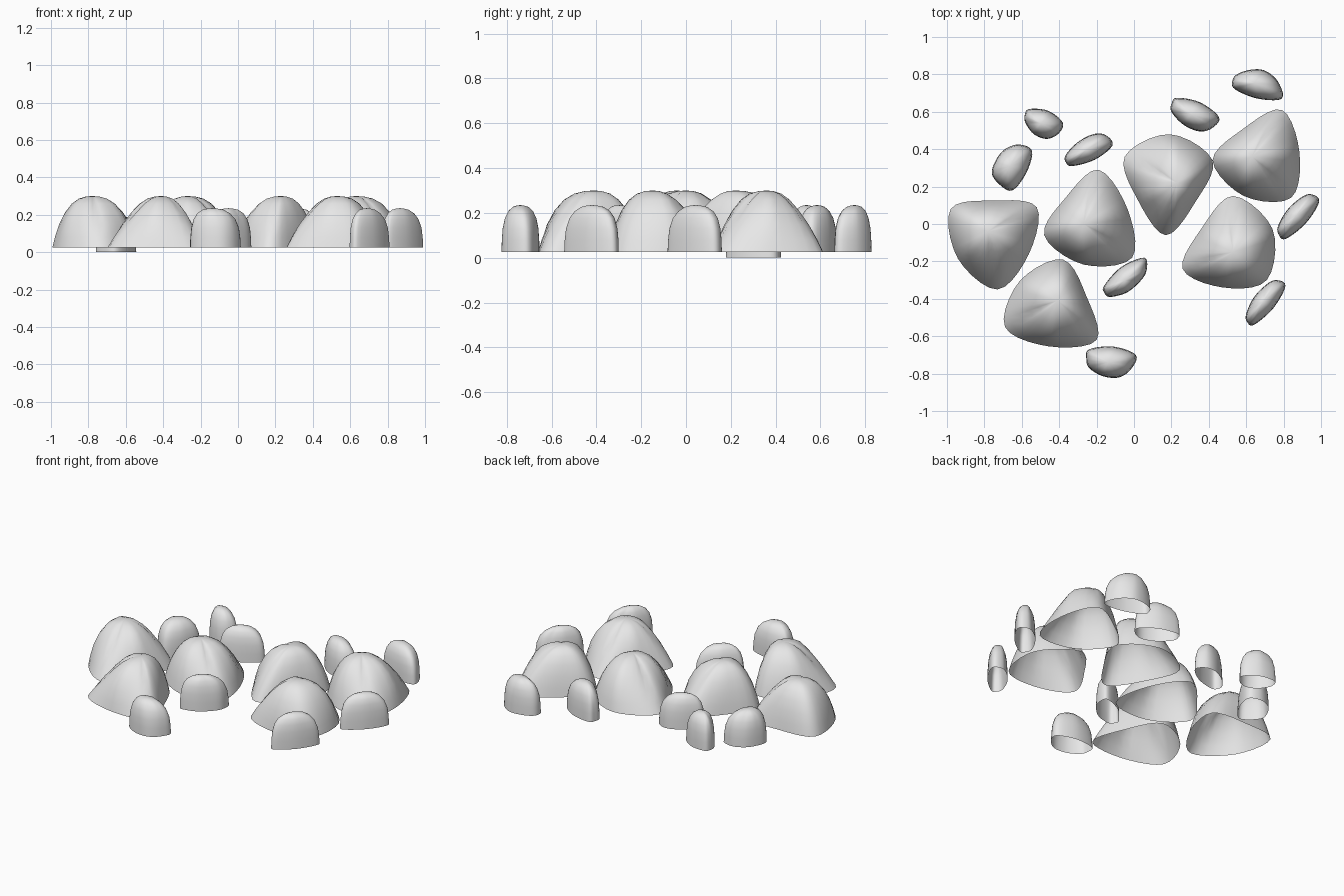
import bpy
from mathutils import Vector

cube = bpy.data.objects.get("Cube")
if cube:
    bpy.data.objects.remove(cube)

# One stone grey for everything
GREY = (0.8, 0.8, 0.8, 1.0)
stone = bpy.data.materials.new("stone grey")
stone.use_nodes = True
stone.diffuse_color = GREY
bsdf = next(n for n in stone.node_tree.nodes if n.type == "BSDF_PRINCIPLED")
bsdf.inputs["Base Color"].default_value = GREY

GROUND = 0.025
STEPS = 5  # outline samples per control point

# Rings from the base upward: (height share, flank spread, ridge spread)
BOULDER_RINGS = [(0, 1, 1), (0.2, 0.95, 0.87), (0.45, 0.86, 0.68), (0.68, 0.72, 0.48),
                 (0.85, 0.55, 0.31), (0.95, 0.36, 0.18), (0.99, 0.17, 0.09)]
PEBBLE_RINGS = [(0, 1, 1), (0.25, 0.99, 0.98), (0.5, 0.95, 0.93), (0.72, 0.85, 0.8),
                (0.87, 0.68, 0.6), (0.96, 0.44, 0.37), (0.99, 0.2, 0.17)]


def spline(a, b, c, d, t):
    """Point between b and c on a smooth curve."""
    return 0.5 * (2 * b + (c - a) * t + (2 * a - 5 * b + 4 * c - d) * t * t
                  + (3 * b - a - 3 * c + d) * t ** 3)


def outline(corners, bulges, ridges):
    """Rounded polygon through clockwise corners, each side bulging outward.
    Returns points with how ridge-like each one is."""
    control, weights = [], []
    for i, p in enumerate(corners):
        q = corners[(i + 1) % len(corners)]
        along = (q - p).normalized()
        control += [p, (p + q) / 2 + Vector((-along.y, along.x)) * bulges[i]]
        weights += [ridges[i], 0]
    n = len(control)
    ring = []
    for i in range(n):
        near = [control[(i + k) % n] for k in (-1, 0, 1, 2)]
        for s in range(STEPS):
            t = s / STEPS
            ridge = weights[i] * (1 - t) + weights[(i + 1) % n] * t
            ring.append((spline(*near, t), ridge))
    return ring


def add_rock(name, corners, bulges, ridges, rings, height, peak=None, base=GROUND):
    """Hollow dome, open below; the peak is over the middle unless given."""
    corners = [Vector(c) for c in corners]
    peak = Vector(peak) if peak else sum(corners, Vector((0, 0))) / len(corners)
    ring = outline(corners, bulges, ridges)
    n = len(ring)
    verts, faces = [], []
    for share, flank, sharp in rings:
        for point, ridge in ring:
            spread = flank + (sharp - flank) * ridge
            verts.append((*(peak + (point - peak) * spread), base + height * share))
    verts.append((*peak, base + height))
    for level in range(len(rings) - 1):
        for i in range(n):
            a, b = level * n + i, level * n + (i + 1) % n
            faces.append((b, a, a + n, b + n))
    top = (len(rings) - 1) * n
    for i in range(n):
        faces.append((top + (i + 1) % n, top + i, len(verts) - 1))
    mesh = bpy.data.meshes.new(name)
    mesh.from_pydata(verts, [], faces)
    mesh.materials.append(stone)
    mesh.shade_smooth()
    rock = bpy.data.objects.new(name, mesh)
    bpy.context.collection.objects.link(rock)


# Boulders: peak, then clockwise corners (sharp tip, sloping corner, blunt corner)
USUAL = (0.07, 0.10, 0.04)
BROAD = (0.045, 0.13, 0.04)
boulders = {
    "boulder_right": ((-0.78, -0.04), [(-0.52, 0.09), (-0.73, -0.35), (-0.98, 0.08)], USUAL),
    "boulder_middle": ((-0.27, 0), [(-0.19, 0.29), (-0.01, -0.18), (-0.48, -0.06)], USUAL),
    "boulder_front": ((-0.41, -0.41), [(-0.2, -0.62), (-0.69, -0.55), (-0.38, -0.19)], USUAL),
    "boulder_back": ((0.23, 0.22), [(0.17, -0.06), (-0.05, 0.36), (0.42, 0.34)], BROAD),
    "boulder_back_left": ((0.63, 0.36), [(0.79, 0.61), (0.84, 0.14), (0.42, 0.34)], USUAL),
    "boulder_left": ((0.53, -0.15), [(0.26, -0.24), (0.53, 0.15), (0.71, -0.3)], (0.04, 0.13, 0.07)),
}
for name, (peak, corners, bulges) in boulders.items():
    add_rock(name, corners, bulges, (0.8, 1, 0.25), BOULDER_RINGS, 0.275, peak)

# Pebbles scattered around the boulders
pebbles = {
    "pebble_front": [(0.01, -0.7), (-0.08, -0.82), (-0.24, -0.77), (-0.24, -0.67)],
    "pebble_centre": [(0.055, -0.18), (0.03, -0.31), (-0.13, -0.39), (-0.16, -0.33)],
    "pebble_front_left": [(0.81, -0.33), (0.64, -0.54), (0.6, -0.48), (0.7, -0.33)],
    "pebble_left": [(0.99, 0.12), (0.81, -0.08), (0.77, -0.01), (0.89, 0.14)],
    "pebble_back_left": [(0.79, 0.67), (0.54, 0.72), (0.55, 0.8), (0.7, 0.82)],
    "pebble_back": [(0.455, 0.57), (0.35, 0.495), (0.2, 0.6), (0.23, 0.675)],
    "pebble_back_right": [(-0.38, 0.54), (-0.47, 0.455), (-0.58, 0.54), (-0.56, 0.615)],
    "pebble_middle": [(-0.115, 0.42), (-0.33, 0.31), (-0.365, 0.37), (-0.22, 0.48)],
    "pebble_sunken": [(-0.545, 0.39), (-0.65, 0.18), (-0.76, 0.27), (-0.69, 0.4)],
}
for name, corners in pebbles.items():
    # One pebble sits lower than the rest
    base = 0 if name == "pebble_sunken" else GROUND
    add_rock(name, corners, (0.025, 0.02, 0.015, 0.03), (1, 1, 1, 1),
             PEBBLE_RINGS, 0.21, base=base)
